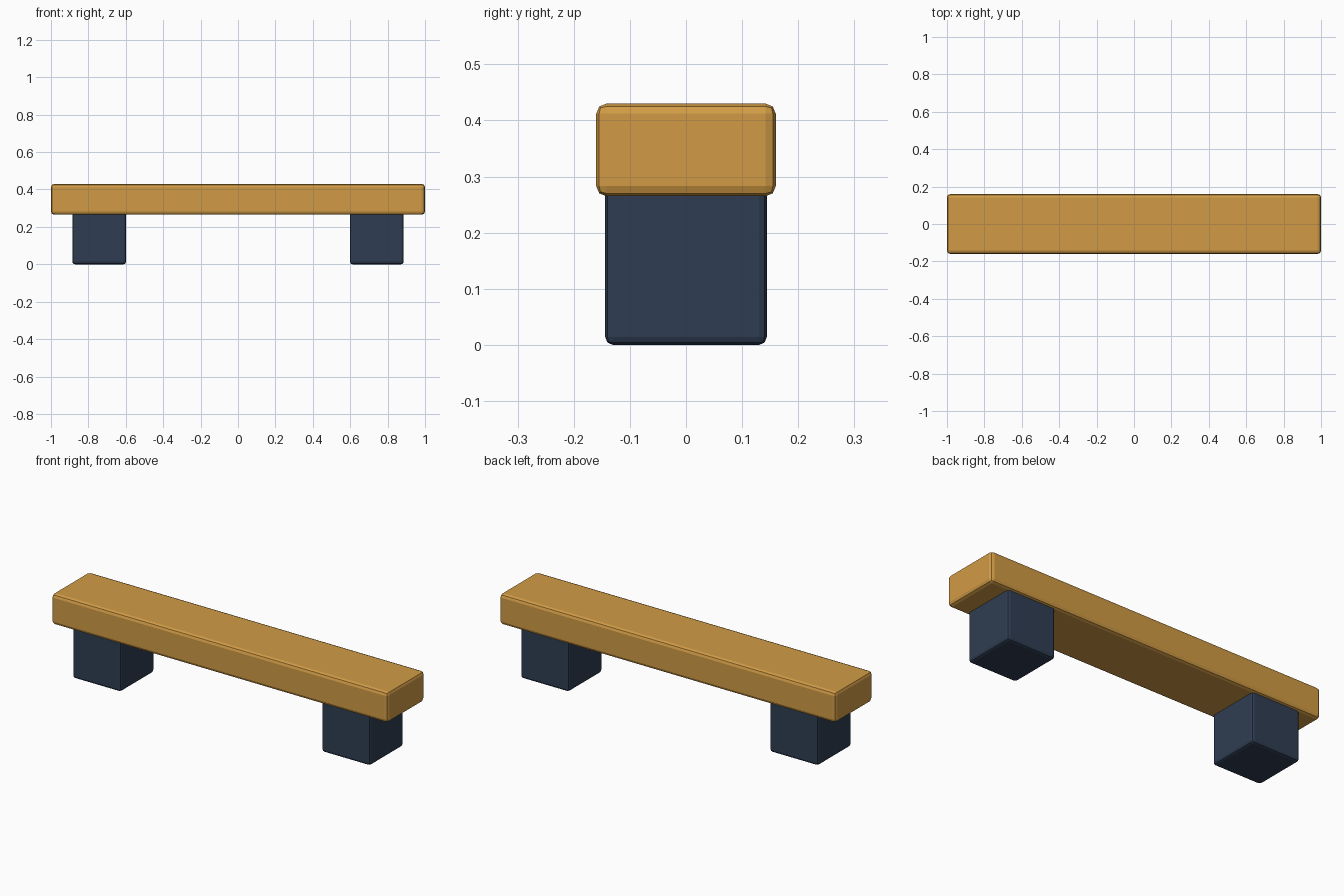
import bpy

# Remove the default cube
cube = bpy.data.objects.get("Cube")
if cube:
    bpy.data.objects.remove(cube, do_unlink=True)


def make_material(name, color):
    mat = bpy.data.materials.new(name)
    mat.use_nodes = True
    mat.diffuse_color = color
    mat.node_tree.nodes["Principled BSDF"].inputs["Base Color"].default_value = color
    return mat


def rounded_box(name, center, size, bevel, mat):
    """Box with softly chamfered edges and flat faces."""
    bpy.ops.mesh.primitive_cube_add(size=1, location=center)
    obj = bpy.context.object
    obj.name = name
    obj.scale = size
    bpy.ops.object.transform_apply(location=False, rotation=False, scale=True)
    mod = obj.modifiers.new("soft_edges", "BEVEL")
    mod.width = bevel
    mod.segments = 2
    mod.limit_method = "NONE"
    obj.data.materials.append(mat)
    return obj


wood = make_material("warm_wood", (0.64, 0.33, 0.06, 1))
slate = make_material("dark_slate", (0.028, 0.047, 0.084, 1))

# Thick plank seat
rounded_box("seat", (0, 0, 0.3475), (2, 0.32, 0.165), 0.018, wood)

# Block legs, sunk slightly into the seat
for side, x in (("left", 0.742), ("right", -0.742)):
    rounded_box(side + "_leg", (x, 0, 0.143), (0.288, 0.288, 0.286), 0.014, slate)
